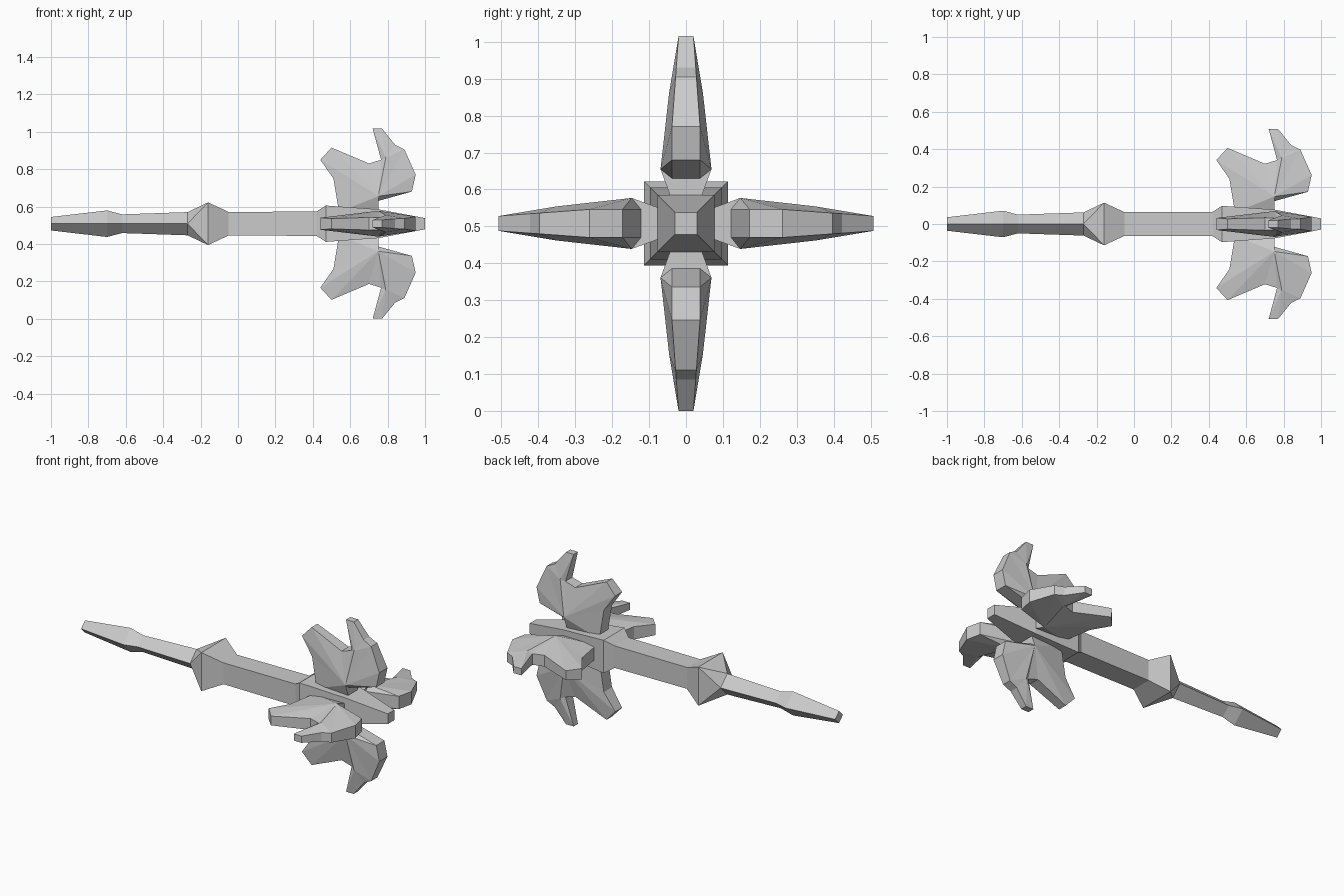
import bpy, bmesh, math
from mathutils import Matrix, Vector

cube = bpy.data.objects.get("Cube")
if cube:
    bpy.data.objects.remove(cube, do_unlink=True)

AXIS = 0.508  # height of the shaft's centre line

grey = bpy.data.materials.new("plain_grey")
grey.use_nodes = True
grey.diffuse_color = (0.6, 0.6, 0.6, 1)
grey.node_tree.nodes["Principled BSDF"].inputs["Base Color"].default_value = (0.6, 0.6, 0.6, 1)


def finish(bm, name, turn=0.0):
    """Turn the part about the shaft, lift it to the axis and link it."""
    bmesh.ops.recalc_face_normals(bm, faces=bm.faces[:])
    bm.transform(Matrix.Translation((0, 0, AXIS)) @ Matrix.Rotation(turn, 4, "X"))
    mesh = bpy.data.meshes.new(name)
    bm.to_mesh(mesh)
    bm.free()
    mesh.materials.append(grey)
    obj = bpy.data.objects.new(name, mesh)
    bpy.context.collection.objects.link(obj)
    return obj


def ring(bm, x, radius, start):
    angles = [start + k * math.pi / 2 for k in range(4)]
    return [bm.verts.new((x, radius * math.cos(a), radius * math.sin(a))) for a in angles]


def bridge(bm, a, b):
    for k in range(4):
        n = (k + 1) % 4
        bm.faces.new((a[k], a[n], b[n], b[k]))


# Shaft: diamond-section tail, then square-section guard, grip, collar and spike
tail = [(-1, 0.036), (-0.7, 0.071), (-0.62, 0.05), (-0.27, 0.062)]
body = [(-0.16, 0.114), (-0.05, 0.063), (0.42, 0.065), (0.47, 0.097), (0.75, 0.077), (1, 0.03)]
bm = bmesh.new()
diamonds = [ring(bm, x, h, 0) for x, h in tail]
squares = [ring(bm, x, h * math.sqrt(2), math.pi / 4) for x, h in body]
for rings in (diamonds, squares):
    for a, b in zip(rings, rings[1:]):
        bridge(bm, a, b)
d, s = diamonds[-1], squares[0]
for k in range(4):
    bm.faces.new((d[k], s[k - 1], s[k]))
    bm.faces.new((d[k], s[k], d[(k + 1) % 4]))
bm.faces.new(diamonds[0])
bm.faces.new(squares[-1])
finish(bm, "shaft")

# Blade outline (along the shaft, height), from the neck round both horns
outline = [(0.54, 0.57), (0.51, 0.75), (0.44, 0.85), (0.5, 0.915), (0.7, 0.83),
           (0.765, 0.85), (0.72, 1.016), (0.77, 1.016), (0.84, 0.93), (0.89, 0.905),
           (0.95, 0.77), (0.93, 0.68), (0.75, 0.63), (0.75, 0.57)]


def rim_half(z):
    return 0.038 - 0.018 * max(0, (z - 0.77) / (1.016 - 0.77))


def blade(name, turn):
    bm = bmesh.new()
    rims = []
    for side in (-1, 1):
        rim = [bm.verts.new((x, side * rim_half(z), z - AXIS)) for x, z in outline]
        # Raised points on the cheek of the blade
        low = bm.verts.new((0.75, side * 0.069, 0.655 - AXIS))
        high = bm.verts.new((0.79, side * 0.046, 0.86 - AXIS))
        for i in range(len(rim)):
            hub = high if 5 <= i <= 8 else low
            bm.faces.new((rim[i], rim[(i + 1) % len(rim)], hub))
        bm.faces.new((rim[5], high, low))
        bm.faces.new((high, rim[9], low))
        rims.append(rim)
    a, b = rims
    for i in range(len(a)):
        n = (i + 1) % len(a)
        bm.faces.new((a[i], a[n], b[n], b[i]))
    finish(bm, name, turn)


for k, place in enumerate(("top", "front", "bottom", "back")):
    blade(place + "_blade", k * math.pi / 2)
